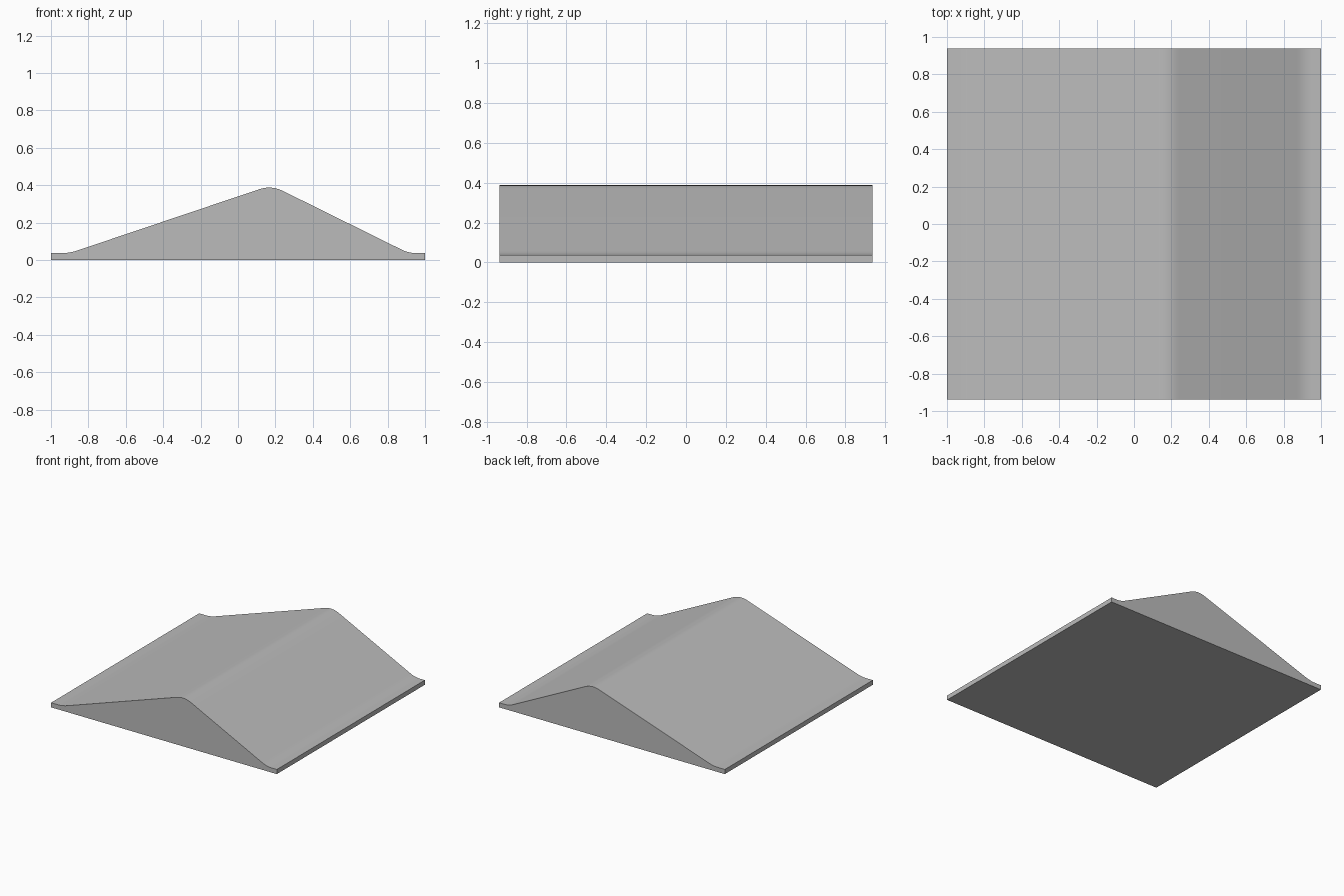
import bpy
import bmesh
from mathutils import Vector

cube = bpy.data.objects.get("Cube")
if cube:
    bpy.data.objects.remove(cube, do_unlink=True)

HALF_DEPTH = 0.937
STEPS = 6

# Plain grey material
grey = bpy.data.materials.new("plain grey")
grey.use_nodes = True
colour = (0.5, 0.5, 0.5, 1)
grey.diffuse_color = colour
grey.node_tree.nodes["Principled BSDF"].inputs["Base Color"].default_value = colour


def rounded(before, corner, after, reach):
    """Curve round a corner, starting and ending at a horizontal reach from it."""
    a, c, b = Vector(before), Vector(corner), Vector(after)
    start = c + (a - c) * (reach / abs(a.x - c.x))
    end = c + (b - c) * (reach / abs(b.x - c.x))
    points = []
    for i in range(STEPS + 1):
        t = i / STEPS
        points.append(start * (1 - t) ** 2 + c * 2 * t * (1 - t) + end * t ** 2)
    return points


# Cross-section: thin lips at both sides, uneven slopes and a soft ridge
left_edge, right_edge = (-1, 0.037), (1, 0.037)
left_foot, ridge, right_foot = (-0.9, 0.037), (0.178, 0.4), (0.912, 0.037)
profile = [Vector((-1, 0)), Vector((1, 0)), Vector(right_edge)]
profile += rounded(right_edge, right_foot, ridge, 0.04)
profile += rounded(right_foot, ridge, left_foot, 0.063)
profile += rounded(ridge, left_foot, left_edge, 0.04)
profile.append(Vector(left_edge))

# Extrude the section from front to back
bm = bmesh.new()
front = bm.faces.new([bm.verts.new((p.x, -HALF_DEPTH, p.y)) for p in profile])
result = bmesh.ops.extrude_face_region(bm, geom=[front], use_keep_orig=True)
moved = [v for v in result["geom"] if isinstance(v, bmesh.types.BMVert)]
bmesh.ops.translate(bm, verts=moved, vec=(0, 2 * HALF_DEPTH, 0))
bmesh.ops.recalc_face_normals(bm, faces=bm.faces)

mesh = bpy.data.meshes.new("ridged_ramp")
bm.to_mesh(mesh)
bm.free()
mesh.materials.append(grey)
ramp = bpy.data.objects.new("ridged_ramp", mesh)
bpy.context.collection.objects.link(ramp)

# Smooth bends, sharp outer edges
bpy.ops.object.select_all(action="DESELECT")
ramp.select_set(True)
bpy.context.view_layer.objects.active = ramp
bpy.ops.object.shade_smooth_by_angle(angle=0.6)
